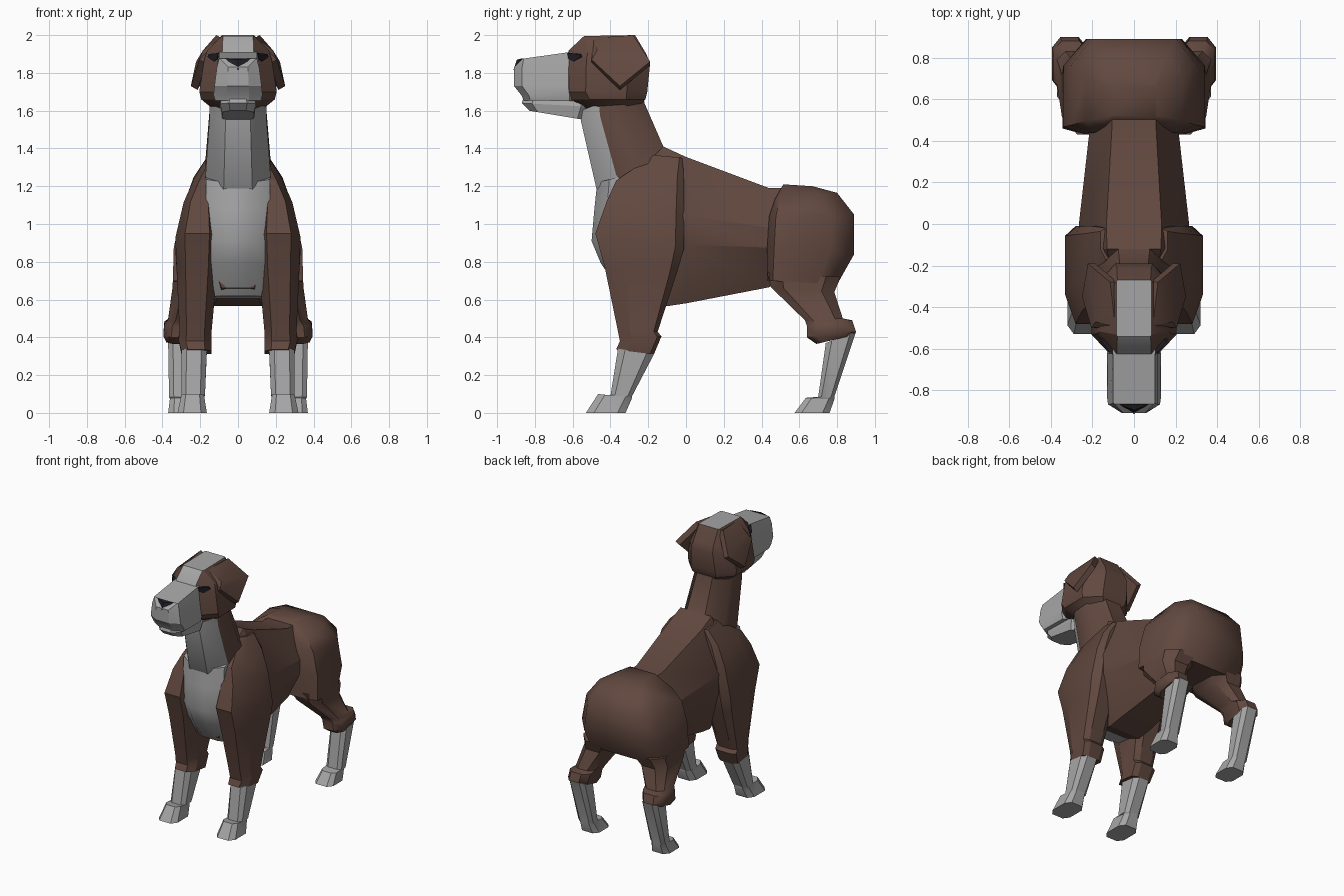
import bpy, bmesh, math


def material(name, rgb):
    m = bpy.data.materials.new(name)
    m.diffuse_color = (*rgb, 1)
    return m


BROWN = material("brown_fur", (0.12, 0.065, 0.05))
DARK = material("dark", (0.012, 0.012, 0.018))
GREY = material("pale_fur", (0.38, 0.38, 0.38))


def finish(name, bm, mats, mirror=False, smooth=24):
    bmesh.ops.recalc_face_normals(bm, faces=bm.faces)
    me = bpy.data.meshes.new(name)
    bm.to_mesh(me)
    bm.free()
    ob = bpy.data.objects.new(name, me)
    bpy.context.collection.objects.link(ob)
    for m in mats:
        me.materials.append(m)
    if mirror:
        ob.modifiers.new("Mirror", 'MIRROR')
    bpy.ops.object.select_all(action='DESELECT')
    ob.select_set(True)
    bpy.context.view_layer.objects.active = ob
    bpy.ops.object.shade_smooth_by_angle(angle=math.radians(smooth))
    return ob


def loft(name, rings, mats, a=0.25, b=0.25, bf=None, mirror=False, pale=(), pale_cap=False,
         cap_a=None, smooth=24):
    """Octagonal rings: (y, z) of front edge, (y, z) of back edge, x inner, x outer.
    With only one x value the ring is symmetric. a = corner cut across, b = along
    (bf = at the front), cap_a = a and b of the first ring."""
    bm = bmesh.new()
    loops = []
    for n, (yf, zf, yb, zb, *xs) in enumerate(rings):
        x0, x1 = xs if len(xs) == 2 else (-xs[0], xs[0])
        c, d, e = a, b, b if bf is None else bf
        if n == 0 and cap_a is not None:
            c = d = e = cap_a
        uv = [(c, 0), (1 - c, 0), (1, e), (1, 1 - d), (1 - c, 1), (c, 1), (0, 1 - d), (0, e)]
        loops.append([bm.verts.new((x0 + (x1 - x0) * u, yf + (yb - yf) * v, zf + (zb - zf) * v))
                      for u, v in uv])
    for p, q in zip(loops, loops[1:]):
        for i in range(8):
            j = (i + 1) % 8
            f = bm.faces.new((p[i], p[j], q[j], q[i]))
            f.material_index = int(i in pale)
    top = bm.faces.new(loops[0])
    top.material_index = int(pale_cap)
    bm.faces.new(loops[-1])
    return finish(name, bm, mats, mirror, smooth)


def hull(name, pts, mat, mirror=False):
    bm = bmesh.new()
    vs = [bm.verts.new(p) for p in pts]
    r = bmesh.ops.convex_hull(bm, input=vs)
    junk = [v for v in r["geom_interior"] if isinstance(v, bmesh.types.BMVert)]
    bmesh.ops.delete(bm, geom=junk, context='VERTS')
    return finish(name, bm, [mat], mirror)


# Trunk, from chest back to loin
loft("torso", [
    (-0.38, 1.15, -0.36, 0.66, 0.17), (-0.12, 1.41, -0.10, 0.565, 0.26),
    (0.0, 1.355, 0.0, 0.58, 0.265), (0.44, 1.19, 0.44, 0.665, 0.215),
    (0.6, 1.19, 0.6, 0.74, 0.2)], [BROWN], b=0.4)

# Pale breast
loft("breast", [
    (-0.47, 1.22, -0.15, 1.3, 0.17), (-0.485, 1.08, -0.15, 1.1, 0.17), (-0.50, 0.91, -0.15, 0.9, 0.16),
    (-0.45, 0.79, -0.15, 0.75, 0.15), (-0.33, 0.62, -0.15, 0.6, 0.15)],
    [GREY], a=0.3, b=0.2, smooth=40)

# Neck with pale throat
loft("neck", [
    (-0.56, 1.60, -0.23, 1.72, 0.15), (-0.555, 1.54, -0.22, 1.64, 0.15),
    (-0.475, 1.19, -0.12, 1.41, 0.172), (-0.40, 1.10, -0.02, 1.32, 0.17)],
    [BROWN, GREY], a=0.28, b=0.3, pale=(0, 1, 7), smooth=45)

# Hindquarters
loft("rump", [
    (0.515, 1.21, 0.67, 1.20, 0.11), (0.47, 1.13, 0.80, 1.165, 0.23),
    (0.44, 1.04, 0.89, 1.05, 0.30), (0.43, 0.88, 0.89, 0.84, 0.34),
    (0.43, 0.70, 0.80, 0.68, 0.345)], [BROWN], a=0.16, b=0.28, bf=0.08, cap_a=0.04, smooth=55)
loft("thigh", [
    (0.43, 0.74, 0.82, 0.72, 0.06, 0.343), (0.45, 0.665, 0.785, 0.64, 0.12, 0.347),
    (0.63, 0.49, 0.83, 0.50, 0.21, 0.37), (0.64, 0.46, 0.88, 0.49, 0.22, 0.39),
    (0.64, 0.40, 0.90, 0.43, 0.23, 0.395), (0.69, 0.365, 0.88, 0.41, 0.24, 0.38)],
    [BROWN], b=0.2, mirror=True, smooth=40)
loft("hind_shin_and_paw", [
    (0.74, 0.37, 0.90, 0.43, 0.24, 0.37), (0.70, 0.085, 0.785, 0.085, 0.24, 0.365),
    (0.635, 0.08, 0.785, 0.07, 0.24, 0.36), (0.575, 0, 0.76, 0, 0.22, 0.37)],
    [GREY], a=0.2, b=0.2, mirror=True)

# Forequarters
loft("shoulder_and_foreleg", [
    (-0.17, 1.365, -0.02, 1.35, 0.05, 0.16), (-0.37, 1.23, -0.01, 1.25, 0.10, 0.235),
    (-0.42, 1.12, -0.01, 1.10, 0.12, 0.288), (-0.48, 0.95, -0.01, 0.87, 0.10, 0.332),
    (-0.43, 0.77, -0.045, 0.75, 0.11, 0.325), (-0.36, 0.43, -0.15, 0.43, 0.14, 0.31),
    (-0.35, 0.38, -0.13, 0.405, 0.14, 0.315), (-0.37, 0.335, -0.17, 0.31, 0.14, 0.30)],
    [BROWN], a=0.22, b=0.1, bf=0.3, mirror=True)
loft("fore_shin_and_paw", [
    (-0.36, 0.34, -0.17, 0.31, 0.165, 0.30), (-0.40, 0.09, -0.285, 0.09, 0.175, 0.30),
    (-0.465, 0.10, -0.285, 0.08, 0.18, 0.30), (-0.53, 0, -0.32, 0, 0.165, 0.32)],
    [GREY], a=0.2, b=0.2, mirror=True)

# Skull with pale blaze
loft("skull", [
    (-0.54, 1.995, -0.27, 2.0, 0.085), (-0.62, 1.92, -0.21, 1.90, 0.165),
    (-0.64, 1.87, -0.19, 1.85, 0.18), (-0.64, 1.70, -0.205, 1.70, 0.205),
    (-0.61, 1.66, -0.215, 1.66, 0.195), (-0.52, 1.61, -0.24, 1.63, 0.14)],
    [BROWN, GREY], pale=(0,), pale_cap=True, cap_a=0.03, smooth=30)

# Muzzle and lower jaw
loft("muzzle", [
    (-0.865, 1.875, -0.58, 1.915, 0.10), (-0.91, 1.83, -0.58, 1.83, 0.112),
    (-0.91, 1.73, -0.58, 1.73, 0.125), (-0.87, 1.68, -0.58, 1.69, 0.13),
    (-0.86, 1.655, -0.58, 1.65, 0.12)], [GREY], a=0.27, b=0.13, cap_a=0.02)
loft("lower_jaw", [
    (-0.86, 1.67, -0.50, 1.66, 0.085), (-0.87, 1.64, -0.50, 1.62, 0.095),
    (-0.83, 1.60, -0.53, 1.55, 0.085)], [GREY], b=0.15)

# Nose
hull("nose", [(-0.07, -0.868, 1.877), (0.07, -0.868, 1.877), (0, -0.914, 1.815),
              (0, -0.895, 1.870), (0, -0.85, 1.85)], DARK)

# Eyes
eye = [(-0.625, 1.905), (-0.565, 1.90), (-0.555, 1.885), (-0.595, 1.86), (-0.62, 1.875)]
hull("eye", [(0.09 + (y + 0.64) * 0.82 + d, y - d, z) for d in (0.003, -0.03) for y, z in eye],
     DARK, mirror=True)

# Folded ears
flap = [(0.09, -0.49, 1.985), (0.115, -0.28, 2.0), (0.185, -0.47, 1.92), (0.205, -0.50, 1.87),
        (0.222, -0.19, 1.86), (0.25, -0.35, 1.73)]
hull("ear", flap + [(x - 0.035, y, z - 0.02) for x, y, z in flap], BROWN, mirror=True)
